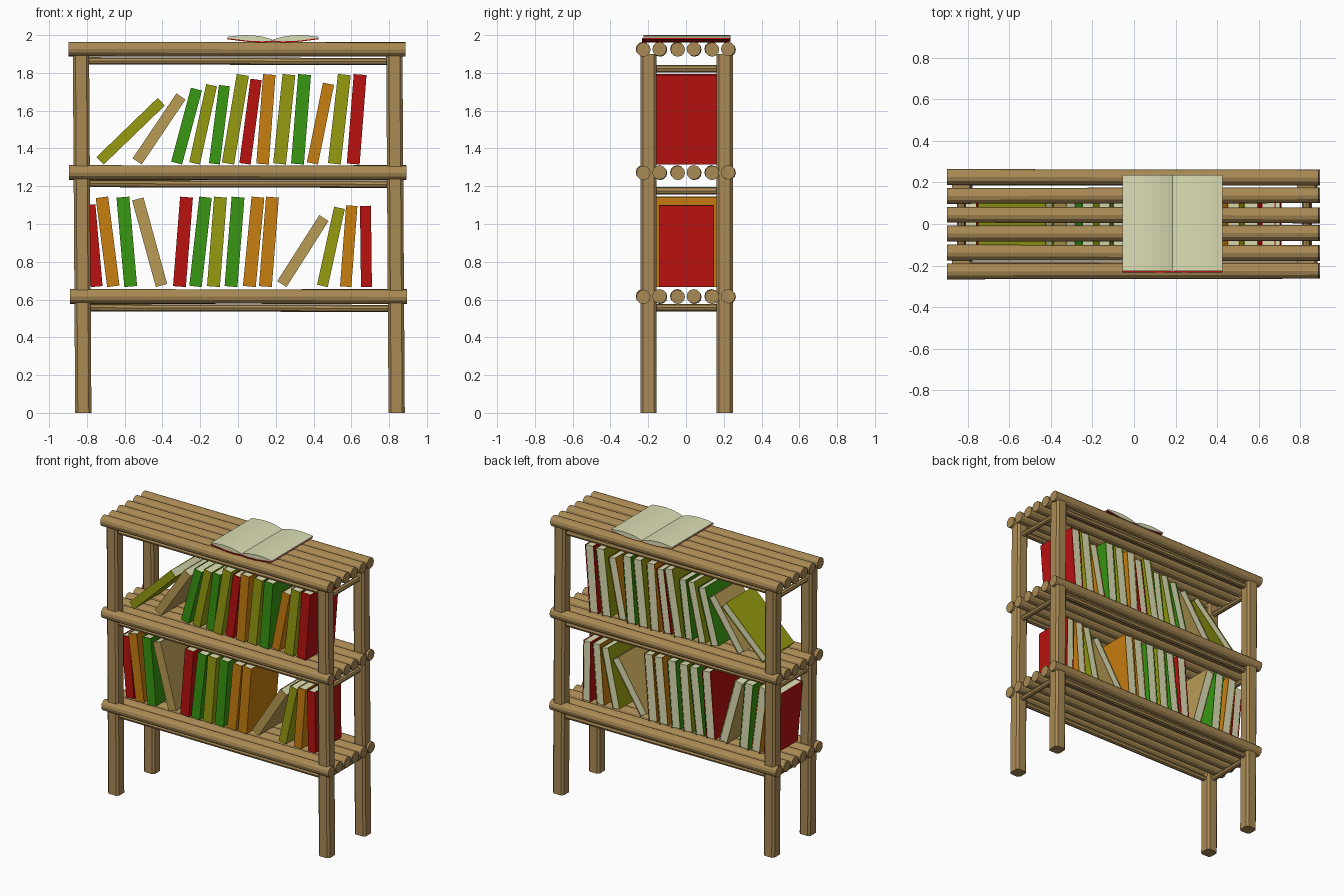
import bpy
from math import radians, sin, pi
from mathutils import Vector

if "Cube" in bpy.data.objects:
    bpy.data.objects.remove(bpy.data.objects["Cube"])


def material(name, rgb):
    m = bpy.data.materials.new(name)
    m.diffuse_color = (*rgb, 1)
    m.use_nodes = True
    m.node_tree.nodes["Principled BSDF"].inputs["Base Color"].default_value = m.diffuse_color
    return m


WOOD = material("wood", (0.40, 0.255, 0.09))
PAPER = material("paper", (0.72, 0.73, 0.46))
COLOURS = {
    "red": material("red", (0.48, 0.006, 0.005)),
    "green": material("green", (0.04, 0.31, 0.006)),
    "olive": material("olive", (0.30, 0.33, 0.005)),
    "orange": material("orange", (0.58, 0.21, 0.005)),
    "tan": material("tan", (0.48, 0.33, 0.09)),
}


def add_mesh(name, verts, faces, mat):
    me = bpy.data.meshes.new(name)
    me.from_pydata(verts, [], faces)
    me.materials.append(mat)
    ob = bpy.data.objects.new(name, me)
    bpy.context.collection.objects.link(ob)
    return ob


def prism(name, bottom, top, mat):
    """Closed solid between two matching outlines."""
    n = len(bottom)
    sides = [(i, (i + 1) % n, n + (i + 1) % n, n + i) for i in range(n)]
    return add_mesh(name, bottom + top,
                    [tuple(range(n))[::-1], tuple(range(n, 2 * n))] + sides, mat)


def pole(name, a, b, r, sides):
    a, b = Vector(a), Vector(b)
    bpy.ops.mesh.primitive_cylinder_add(vertices=sides, radius=r, depth=(b - a).length,
                                        location=(a + b) / 2)
    ob = bpy.context.object
    ob.name = name
    ob.rotation_euler = (b - a).to_track_quat('Z', 'Y').to_euler()
    ob.data.materials.append(WOOD)


# four chamfered posts, the whole frame leaning slightly to -x
def lean_x(z):
    return 0.006 - 0.0065 * z


h, c = 0.043, 0.014
ring = [(-h + c, -h), (h - c, -h), (h, -h + c), (h, h - c),
        (h - c, h), (-h + c, h), (-h, h - c), (-h, -h + c)]
for side, px in (("left", -0.825), ("right", 0.834)):
    for end, py in (("front", -0.199), ("back", 0.205)):
        bottom, top = ([(px + lean_x(z) + x, py + y, z) for x, y in ring]
                       for z in (0, 1.9))
        prism(f"{end}_{side}_post", bottom, top, WOOD)

# three slatted shelves with rails underneath
for level, z, long_z, short_z in (("lower", 0.616, 0.555, 0.557),
                                  ("middle", 1.272, 1.212, 1.176),
                                  ("top", 1.925, 1.862, 1.822)):
    o = lean_x(z)
    for i in range(6):
        y = -0.228 + i * 0.0908
        w = 0.003 * (-1) ** i
        pole(f"{level}_shelf_slat", (-0.892 + o, y, z + w / 2),
             (0.893 + o, y + w, z - w / 2), 0.038, 12)
    for y in (-0.2, 0.205):
        pole(f"{level}_long_rail", (-0.80 + o, y, long_z + 0.002),
             (0.80 + o, y, long_z - 0.002), 0.019, 8)
    for x in (-0.825, 0.834):
        pole(f"{level}_side_rail", (x + o, -0.18, short_z),
             (x + o, 0.185, short_z), 0.019, 8)


# closed books: U-shaped cover around a page block
def book(x, lean, length, t, colour, base):
    d, b, e = length * 0.68 / 2, 0.005, 0.004
    w = t / 2
    u = [(-w, -d), (w, -d), (w, d), (w - b, d),
         (w - b, -d + b), (-w + b, -d + b), (-w + b, d), (-w, d)]
    p = [(-w + b, -d + b), (w - b, -d + b), (w - b, d - e), (-w + b, d - e)]
    a = radians(lean)
    for name, outline, z0, z1, mat in (("book_cover", u, 0, length, COLOURS[colour]),
                                       ("book_pages", p, e, length - e, PAPER)):
        ob = prism(name, [(*q, z0) for q in outline], [(*q, z1) for q in outline], mat)
        ob.location = (x, 0.003, base + w * abs(sin(a)))
        ob.rotation_euler = (0, a, 0)


# centre of foot x, lean in degrees, height, thickness, colour
UPPER = [(-.73, 46, .45, .055, "olive"), (-.534, 34, .415, .058, "tan"),
         (-.325, 15, .405, .06, "green"), (-.23, 12.3, .423, .058, "olive"),
         (-.125, 7.3, .417, .058, "green"), (-.053, 9.5, .475, .065, "olive"),
         (.037, 7.5, .45, .06, "red"), (.13, 4.3, .475, .066, "orange"),
         (.22, 6, .475, .068, "olive"), (.315, 4.5, .475, .068, "green"),
         (.394, 11.4, .43, .06, "orange"), (.51, 6.4, .475, .068, "olive"),
         (.61, 4.4, .475, .068, "red")]
LOWER = [(-.748, -5, .435, .062, "red"), (-.66, -7.3, .475, .066, "orange"),
         (-.568, -5, .475, .068, "green"), (-.405, -15.3, .475, .062, "tan"),
         (-.31, 4.5, .475, .068, "red"), (-.225, 6.4, .475, .066, "green"),
         (-.13, 4.5, .475, .068, "olive"), (-.037, 4.5, .475, .068, "green"),
         (.06, 5.5, .475, .068, "orange"), (.145, 4.5, .475, .068, "orange"),
         (.232, 32.5, .415, .058, "tan"), (.447, 12.3, .423, .058, "olive"),
         (.57, 4.3, .43, .06, "orange"), (.68, -.7, .43, .058, "red")]
for row, base in ((UPPER, 1.315), (LOWER, 0.666)):
    for spec in row:
        book(*spec, base)

# open book on top: profile in (distance from spine, height), mirrored both ways
def open_part(name, under, over, y0, y1, mat):
    low = [(-x, z) for x, z in under[::-1]] + under[1:]
    high = over[::-1] + [(-x, z) for x, z in over[1:]]
    outline = low + high
    ends = [[(0.185 + x, y, z) for x, z in outline] for y in (y0, y1)]
    prism(name, ends[0], ends[1], mat)


bed = [(0, 1.971), (0.05, 1.967), (0.12, 1.969), (0.18, 1.976), (0.24, 1.984)]
open_part("open_book_cover", [(x, z - 0.006) for x, z in bed], bed, -0.233, 0.230, COLOURS["red"])
leaves = [(0, 1.975), (0.025, 1.984), (0.06, 1.993), (0.10, 1.998), (0.14, 2.0),
          (0.19, 1.997), (0.24, 1.991)]
open_part("open_book_pages", bed, leaves, -0.226, 0.235, PAPER)
